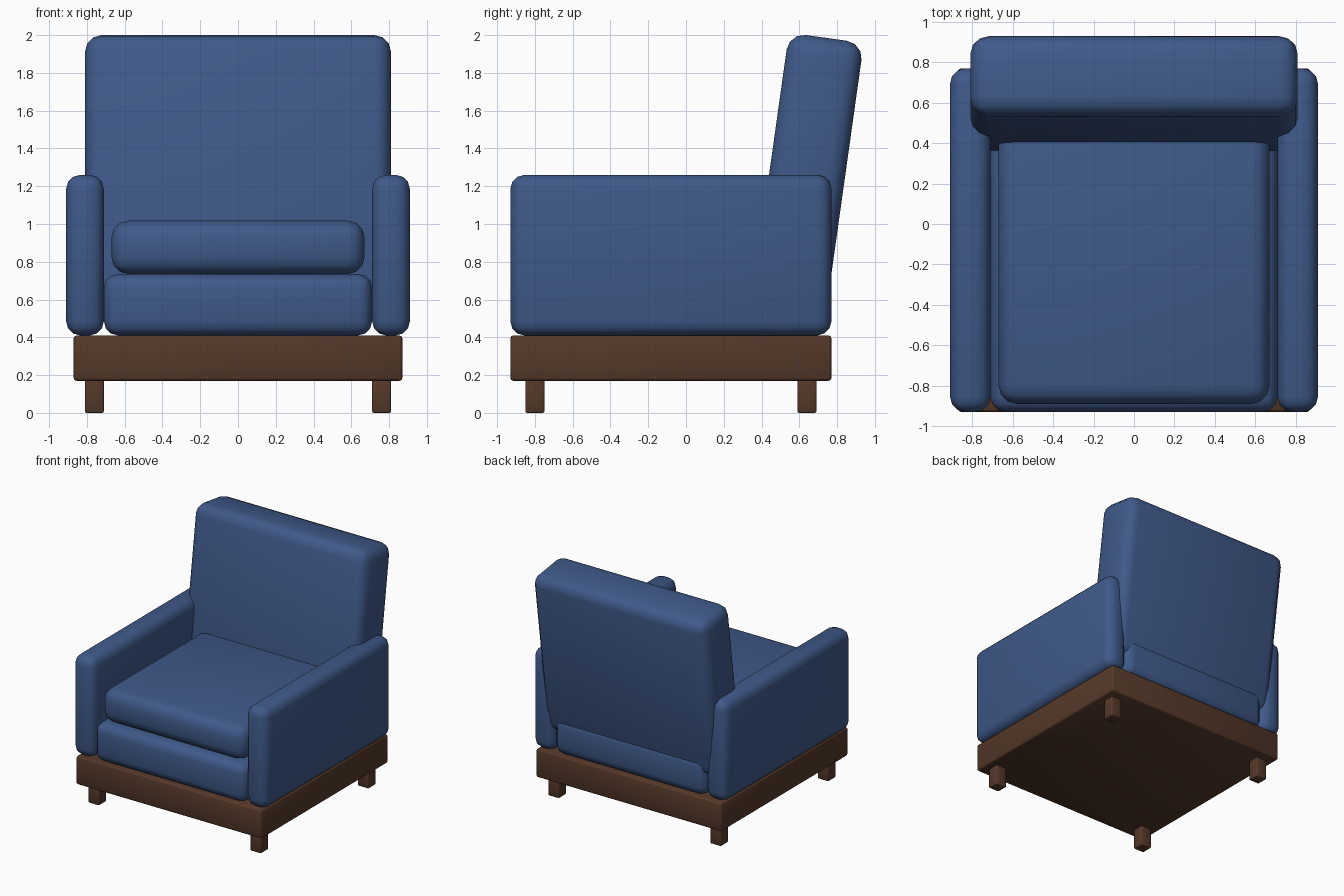
import bpy
import bmesh
import math

if "Cube" in bpy.data.objects:
    bpy.data.objects.remove(bpy.data.objects["Cube"])


def material(name, color):
    mat = bpy.data.materials.new(name)
    mat.diffuse_color = color
    mat.use_nodes = True
    mat.node_tree.nodes["Principled BSDF"].inputs["Base Color"].default_value = mat.diffuse_color
    return mat


fabric = material("blue_fabric", (0.05, 0.10, 0.25, 1))
wood = material("dark_wood", (0.09, 0.04, 0.022, 1))


def rounded_box(name, x, y, z, radius, segments, mat, tilt=0):
    """Box spanning the given (min, max) ranges, with rounded edges."""
    size = [r[1] - r[0] for r in (x, y, z)]
    bm = bmesh.new()
    bmesh.ops.create_cube(bm, size=1)
    bmesh.ops.scale(bm, vec=size, verts=bm.verts)
    bmesh.ops.bevel(bm, geom=bm.edges[:], offset=radius, segments=segments,
                    profile=0.5, affect='EDGES')
    mesh = bpy.data.meshes.new(name)
    bm.to_mesh(mesh)
    bm.free()
    mesh.materials.append(mat)
    obj = bpy.data.objects.new(name, mesh)
    obj.location = [sum(r) / 2 for r in (x, y, z)]
    obj.rotation_euler.x = tilt
    bpy.context.collection.objects.link(obj)
    bpy.ops.object.select_all(action='DESELECT')
    obj.select_set(True)
    bpy.context.view_layer.objects.active = obj
    bpy.ops.object.shade_smooth_by_angle(angle=math.radians(50))
    return obj


# Wooden base
rounded_box("base_frame", (-0.87, 0.87), (-0.93, 0.77), (0.17, 0.41), 0.015, 2, wood)

# Seat and loose cushion
rounded_box("seat", (-0.71, 0.71), (-0.93, 0.77), (0.41, 0.735), 0.075, 3, fabric)
rounded_box("seat_cushion", (-0.67, 0.67), (-0.89, 0.49), (0.735, 1.018), 0.09, 3, fabric)

# Reclined backrest, sunk into the seat and arms
rounded_box("backrest", (-0.81, 0.81), (0.446, 0.846), (0.592, 1.992), 0.09, 3,
            fabric, tilt=-math.radians(8))

# Arms and legs, one pair per side
for side, s in (("left", -1), ("right", 1)):
    rounded_box(side + "_arm", sorted((s * 0.71, s * 0.91)), (-0.93, 0.77),
                (0.41, 1.26), 0.075, 3, fabric)
    for end, y in (("front", (-0.85, -0.75)), ("back", (0.59, 0.69))):
        rounded_box(f"{end}_{side}_leg", sorted((s * 0.71, s * 0.81)), y,
                    (0.0, 0.18), 0.008, 2, wood)
